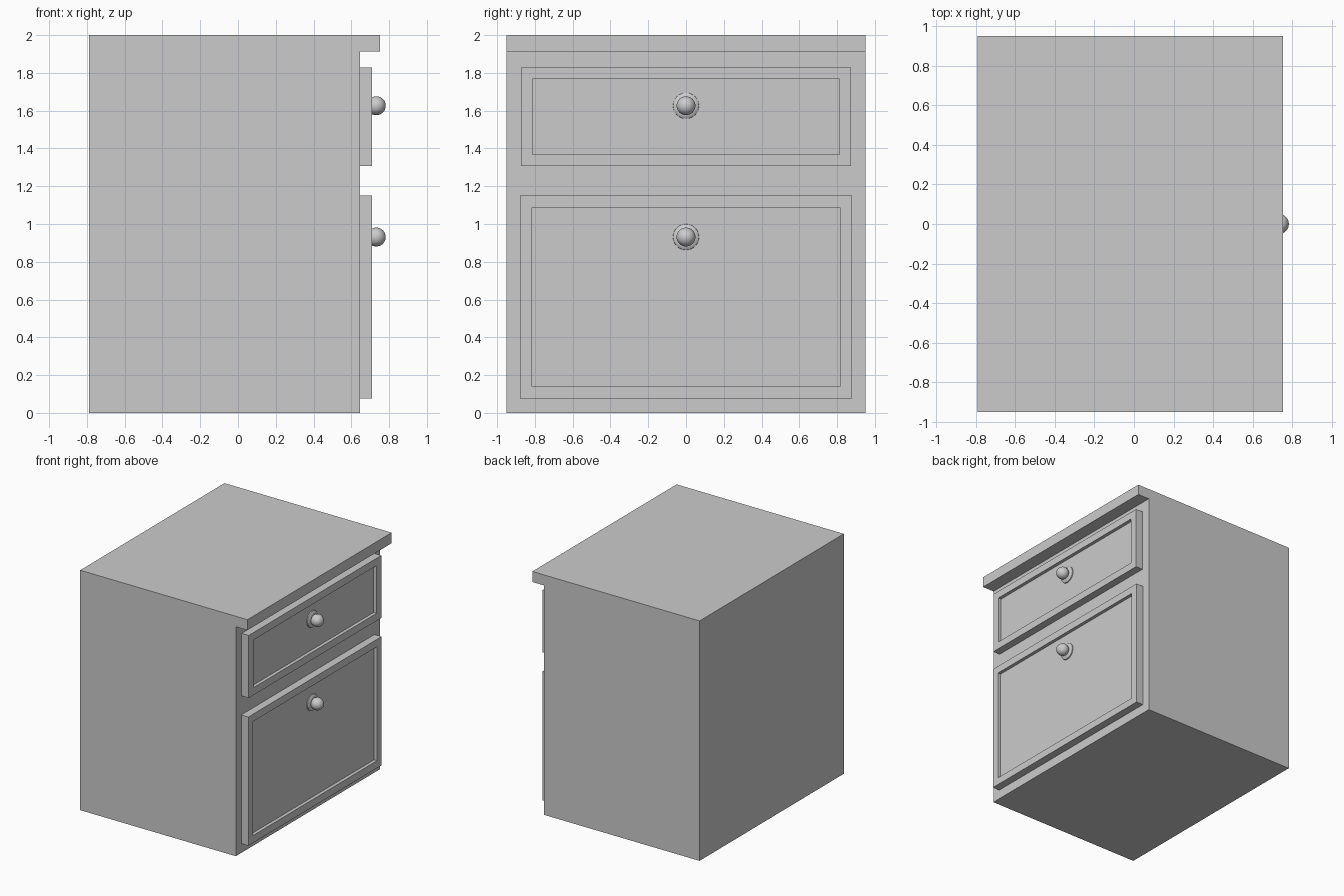
import bpy, bmesh, math
from mathutils import Matrix, Vector

if "Cube" in bpy.data.objects:
    bpy.data.objects.remove(bpy.data.objects["Cube"])


def finish(bm, name):
    bmesh.ops.recalc_face_normals(bm, faces=bm.faces)
    mesh = bpy.data.meshes.new(name)
    bm.to_mesh(mesh)
    bm.free()
    obj = bpy.data.objects.new(name, mesh)
    bpy.context.collection.objects.link(obj)
    return obj


def box_mesh(lo, hi):
    lo, hi = Vector(lo), Vector(hi)
    bm = bmesh.new()
    bmesh.ops.create_cube(bm, size=1, matrix=Matrix.Translation((lo + hi) / 2)
                          @ Matrix.Diagonal((*(hi - lo), 1)))
    return bm


# Drawer front with a recessed panel on its +x face
def drawer(name, half_width, z0, z1, rim=0.087, depth=0.028):
    bm = box_mesh((0.645, -half_width, z0), (0.71, half_width, z1))
    bm.normal_update()
    face = max(bm.faces, key=lambda f: f.calc_center_median().x)
    bmesh.ops.inset_region(bm, faces=[face], thickness=rim)
    panel = bmesh.ops.extrude_face_region(bm, geom=[face])["geom"]
    verts = [g for g in panel if isinstance(g, bmesh.types.BMVert)]
    bmesh.ops.translate(bm, verts=verts, vec=(-depth, 0, 0))
    if face.is_valid:
        bmesh.ops.delete(bm, geom=[face], context='FACES_ONLY')
    return finish(bm, name)


# Turned knob: base plate, short neck and ball, spun around the x axis
def knob(name, z):
    profile = [(0.68, 0), (0.68, 0.069), (0.69, 0.068), (0.697, 0.058), (0.70, 0.045)]
    centre, r = 0.732, 0.05
    for i in range(13):
        a = math.radians(130 - 130 * i / 12)
        profile.append((centre + r * math.cos(a), r * math.sin(a)))
    bm = bmesh.new()
    vs = [bm.verts.new((x, 0, z + h)) for x, h in profile]
    edges = [bm.edges.new(p) for p in zip(vs, vs[1:])]
    bmesh.ops.spin(bm, geom=vs + edges, cent=(0, 0, z), axis=(1, 0, 0),
                   angle=math.tau, steps=32)
    bmesh.ops.remove_doubles(bm, verts=bm.verts, dist=1e-5)
    obj = finish(bm, name)
    bpy.ops.object.select_all(action='DESELECT')
    obj.select_set(True)
    bpy.context.view_layer.objects.active = obj
    bpy.ops.object.shade_smooth_by_angle(angle=math.radians(35))


# Cabinet body and overhanging top
finish(box_mesh((-0.79, -0.95, 0), (0.645, 0.95, 1.912)), "cabinet_body")
finish(box_mesh((-0.79, -0.95, 1.912), (0.752, 0.95, 2)), "cabinet_top")

# Drawers and their knobs
drawer("upper_drawer", 0.873, 1.307, 1.828)
drawer("lower_drawer", 0.878, 0.077, 1.15)
knob("upper_knob", 1.626)
knob("lower_knob", 0.931)
